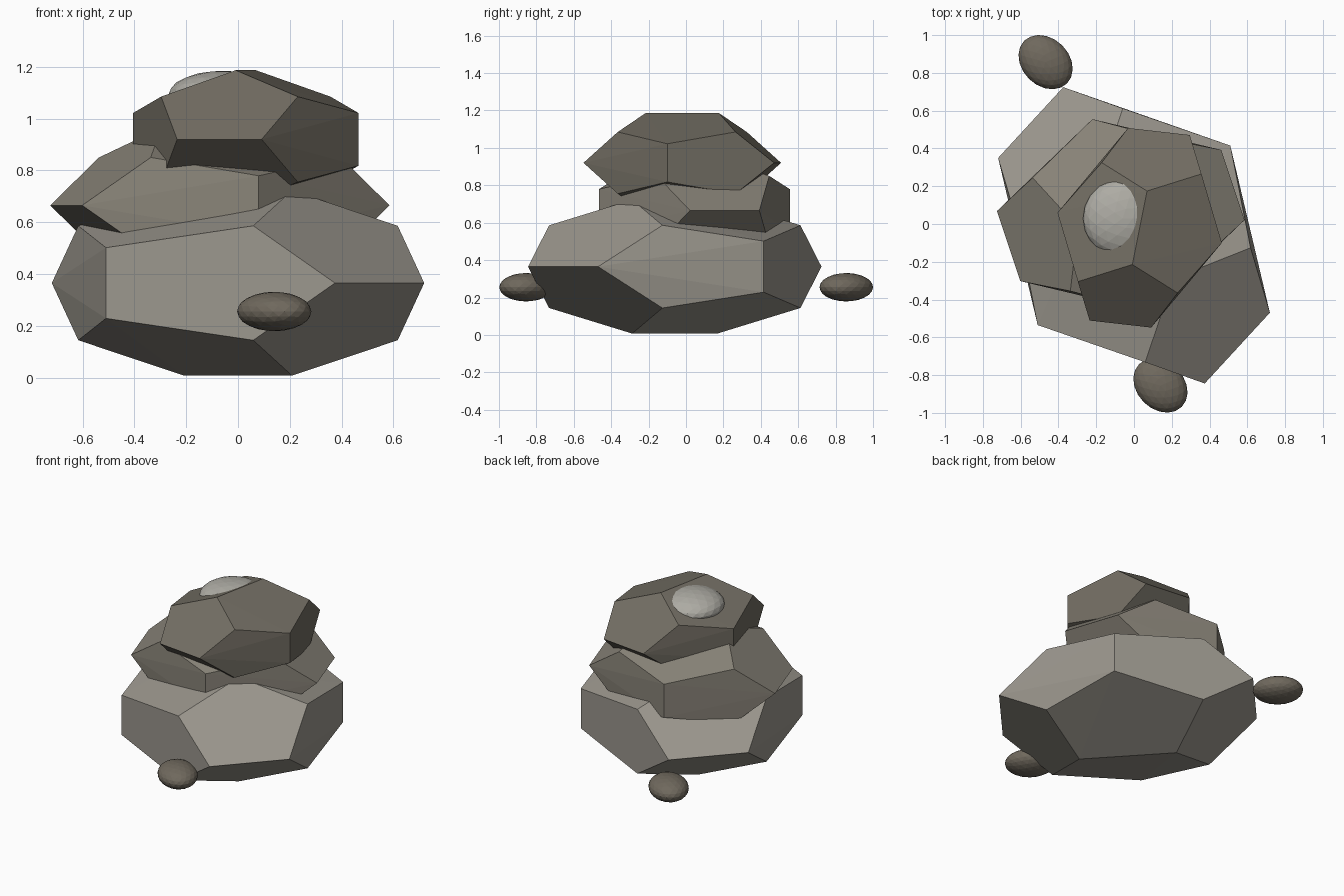
import bpy, bmesh, math
from mathutils import Vector, Matrix

if "Cube" in bpy.data.objects:
    bpy.data.objects.remove(bpy.data.objects["Cube"])

PHI = (1 + 5 ** 0.5) / 2


def finish(bm, name, color):
    bmesh.ops.recalc_face_normals(bm, faces=bm.faces)
    me = bpy.data.meshes.new(name)
    bm.to_mesh(me)
    bm.free()
    mat = bpy.data.materials.new(name + "_stone")
    mat.diffuse_color = (*color, 1)
    mat.use_nodes = True
    mat.node_tree.nodes["Principled BSDF"].inputs["Base Color"].default_value = mat.diffuse_color
    me.materials.append(mat)
    ob = bpy.data.objects.new(name, me)
    bpy.context.collection.objects.link(ob)
    return ob


def boulder(name, center, ex, ey, sz, tip, color):
    """Skewed dodecahedron: ex, ey are its horizontal axes, tip its two end edges."""
    c, ex, ey, tip = (Vector((*v, 0)[:3]) for v in (center, ex, ey, tip))
    up = Vector((0, 0, sz))
    pts = []
    for s in (-1, 1):
        for t in (-1, 1):
            pts += [s * ex + t * ey + up, s * ex + t * ey - up,
                    s * ey / PHI + t * up * PHI,
                    s * ex / PHI + t * ey * PHI,
                    s * tip + t * up / PHI]
    bm = bmesh.new()
    for p in pts:
        bm.verts.new(c + p)
    bmesh.ops.convex_hull(bm, input=bm.verts)
    # merge coplanar triangles back into pentagons
    bmesh.ops.dissolve_limit(bm, angle_limit=math.radians(1),
                             verts=bm.verts, edges=bm.edges)
    return finish(bm, name, color)


def pebble(name, center, radii, turn, color):
    bm = bmesh.new()
    m = (Matrix.Translation(center) @ Matrix.Rotation(math.radians(turn), 4, 'Z')
         @ Matrix.Diagonal((*radii, 1)))
    bmesh.ops.create_icosphere(bm, subdivisions=3, radius=1, matrix=m)
    return finish(bm, name, color)


# Stacked boulders
boulder("bottom_boulder", (0, -0.06, 0.365), (0.279, 0.303), (0.338, -0.369),
        0.221, (0.51, 0.475), (0.33, 0.31, 0.27))
boulder("middle_boulder", (-0.07, 0.045, 0.665), (-0.10, 0.30), (0.367, 0.10),
        0.185, (-0.15, 0.51), (0.25, 0.23, 0.19))
boulder("top_boulder", (0.03, -0.02, 0.92), (0.264, -0.03), (0.063, 0.315),
        0.165, (0.435, -0.08), (0.17, 0.155, 0.125))

# Pale pebble sunk into the top, and two loose pebbles at the sides
pebble("cap_pebble", (-0.06, 0.03, 1.09), (0.21, 0.21, 0.095), 0, (0.42, 0.41, 0.37))
for side, pos in (("front", (0.14, -0.855, 0.255)), ("back", (-0.468, 0.857, 0.255))):
    pebble(side + "_pebble", pos, (0.16, 0.125, 0.076), -45, (0.16, 0.14, 0.11))
